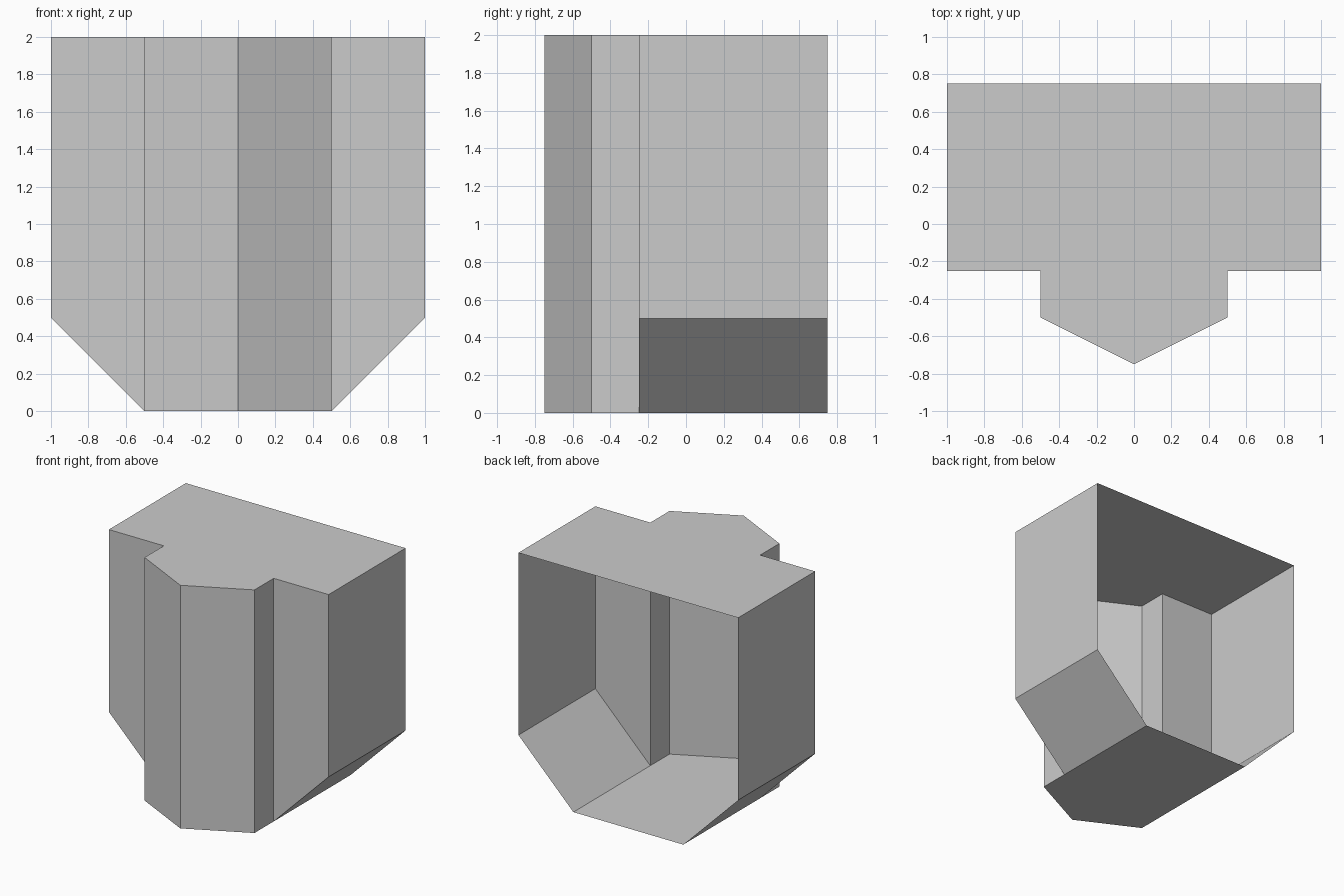
import bpy
import bmesh

if "Cube" in bpy.data.objects:
    bpy.data.objects.remove(bpy.data.objects["Cube"])

BACK, WALL, TOP = 0.75, -0.25, 2.0

grey = bpy.data.materials.new("plain grey")
grey.diffuse_color = (0.6, 0.6, 0.6, 1.0)
grey.use_nodes = True
grey.node_tree.nodes["Principled BSDF"].inputs["Base Color"].default_value = grey.diffuse_color

bm = bmesh.new()


def face(points):
    return bm.faces.new([bm.verts.new(p) for p in points])


# Plan of the projecting bay, left to right
bay = [(-0.5, WALL), (-0.5, -0.5), (0, -0.75), (0.5, -0.5), (0.5, WALL)]

# Bay walls
for (x0, y0), (x1, y1) in zip(bay, bay[1:]):
    face([(x0, y0, 0), (x1, y1, 0), (x1, y1, TOP), (x0, y0, TOP)])

# Top and floor follow the bay plan and run to the open back
top_plan = [(-1, BACK), (-1, WALL)] + bay + [(1, WALL), (1, BACK)]
floor_plan = [(-0.5, BACK)] + bay + [(0.5, BACK)]
face([(x, y, TOP) for x, y in top_plan])
face([(x, y, 0) for x, y in reversed(floor_plan)])

# Side wall, sloped underside and front panel on each side
for s in (-1, 1):
    profile = [(0.5 * s, 0), (s, 0.5), (s, TOP)]
    for (x0, z0), (x1, z1) in zip(profile, profile[1:]):
        face([(x0, WALL, z0), (x0, BACK, z0), (x1, BACK, z1), (x1, WALL, z1)])
    face([(x, WALL, z) for x, z in profile + [(0.5 * s, TOP)]])

# Weld the panels into one open-backed shell
bmesh.ops.remove_doubles(bm, verts=bm.verts, dist=0.0001)
bmesh.ops.recalc_face_normals(bm, faces=bm.faces)

mesh = bpy.data.meshes.new("open_back_bay_shell")
bm.to_mesh(mesh)
bm.free()
mesh.materials.append(grey)
shell = bpy.data.objects.new("open_back_bay_shell", mesh)
bpy.context.collection.objects.link(shell)
